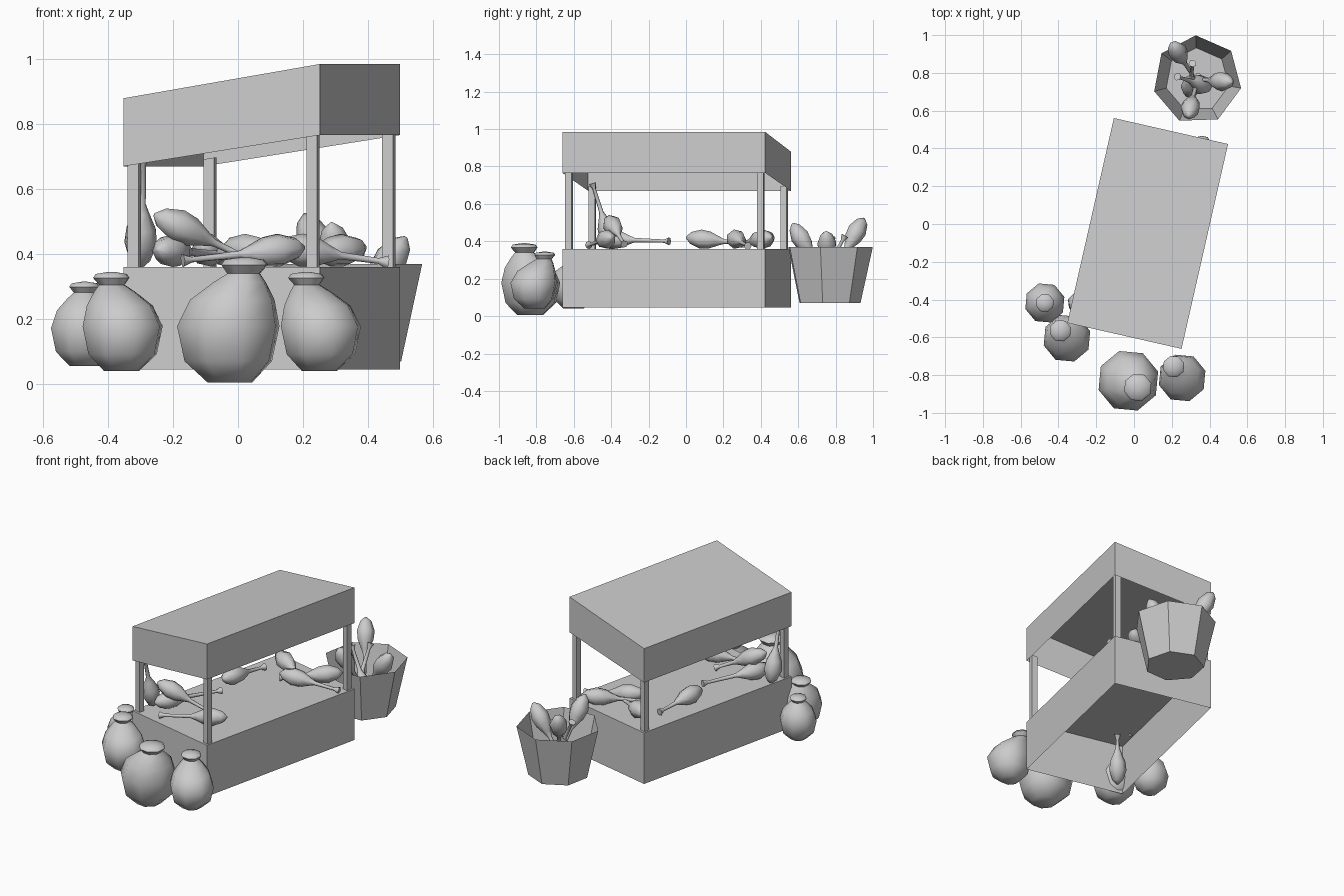
import bpy, bmesh, math
from mathutils import Vector, Matrix

if "Cube" in bpy.data.objects:
    bpy.data.objects.remove(bpy.data.objects["Cube"])

GREY = (0.6, 0.6, 0.6, 1)
mat = bpy.data.materials.new("plain_grey")
mat.use_nodes = True
mat.diffuse_color = GREY
mat.node_tree.nodes["Principled BSDF"].inputs["Base Color"].default_value = GREY

STALL = Matrix.Translation((0.0725, -0.05, 0)) @ Matrix.Rotation(math.radians(-12.8), 4, 'Z')
HX, HY = 0.31, 0.556


def finish(name, bm, matrix=Matrix(), smooth=None):
    bmesh.ops.recalc_face_normals(bm, faces=bm.faces)
    mesh = bpy.data.meshes.new(name)
    bm.to_mesh(mesh)
    bm.free()
    mesh.materials.append(mat)
    ob = bpy.data.objects.new(name, mesh)
    bpy.context.collection.objects.link(ob)
    ob.matrix_world = matrix
    if smooth:
        bpy.ops.object.select_all(action='DESELECT')
        ob.select_set(True)
        bpy.context.view_layer.objects.active = ob
        bpy.ops.object.shade_smooth_by_angle(angle=math.radians(smooth))
    return ob


def box(name, centre, half, low, high, open_bottom=False):
    """Box on the stall; low and high give z from local x."""
    bm = bmesh.new()
    bmesh.ops.create_cube(bm, size=2)
    bm.faces.ensure_lookup_table()
    if open_bottom:
        under = [f for f in bm.faces if f.normal.z < -0.5]
        bmesh.ops.delete(bm, geom=under, context='FACES_ONLY')
    for v in bm.verts:
        x = centre[0] + v.co.x * half[0]
        y = centre[1] + v.co.y * half[1]
        v.co = (x, y, high(x) if v.co.z > 0 else low(x))
    return finish(name, bm, STALL)


def loft(name, rings, sides, matrix=Matrix(), turn=0.0, smooth=None, cap_end=True):
    """Join rings of (x, y, z, radius) into a skin with capped ends."""
    bm = bmesh.new()
    loops = []
    for x, y, z, r in rings:
        angles = [turn + math.tau * i / sides for i in range(sides)]
        loops.append([bm.verts.new((x + r * math.cos(a), y + r * math.sin(a), z)) for a in angles])
    for a, b in zip(loops, loops[1:]):
        for i in range(sides):
            j = (i + 1) % sides
            bm.faces.new((a[i], a[j], b[j], b[i]))
    bm.faces.new(loops[0])
    if cap_end:
        bm.faces.new(loops[-1])
    return finish(name, bm, matrix, smooth)


# Stall: open-bottomed counter, sloping hollow canopy, four posts
canopy_low = lambda x: 0.718 + 0.155 * x
canopy_high = lambda x: 0.932 + 0.17 * x
flat = lambda z: (lambda x: z)
box("counter", (0, 0), (HX, HY), flat(0.045), flat(0.36), True)
box("canopy", (0, 0), (HX, HY), canopy_low, canopy_high, True)
for sx, side in ((-1, "right"), (1, "left")):
    for sy, end in ((-1, "front"), (1, "back")):
        box(f"{end}_{side}_post", (sx * (HX - 0.028), sy * (HY - 0.03)),
            (0.017, 0.017), flat(0.36), lambda x: canopy_low(x) + 0.02)

# Bucket: seven-sided, open at the top
loft("bucket", [(0.335, 0.763, 0.07, 0.17), (0.335, 0.763, 0.37, 0.236)], 7,
     turn=math.radians(92), cap_end=False)


# Sacks: bulging body leaning into a tied neck with a flared top
# Profile: height fraction, radius fraction, lean fraction
SACK = [(0, 0.45, 0.1), (0.17, 0.88, 0), (0.45, 1.03, 0), (0.66, 0.85, 0.25), (0.8, 0.53, 0.7),
        (0.87, 0.33, 0.95), (0.94, 0.47, 1), (0.98, 0.4, 1), (1, 0.08, 1)]


def sack(name, base, radius, height, lean):
    x, y, z = base
    rings = [(x + lean[0] * k, y + lean[1] * k, z + height * h, radius * r) for h, r, k in SACK]
    loft(name, rings, 8, turn=0.3, smooth=50)


sack("large_sack", (-0.03, -0.83, 0.005), 0.16, 0.385, (0.05, -0.035))
sack("left_sack", (0.255, -0.815, 0.04), 0.125, 0.305, (-0.045, 0.06))
sack("right_sack", (-0.355, -0.605, 0.04), 0.125, 0.305, (-0.035, 0.04))
sack("small_sack", (-0.472, -0.418, 0.055), 0.105, 0.26, (0, 0))


# Drumsticks: plump head tapering to a thin shank with a flared end
def drumstick(name, head, tip):
    head, tip = Vector(head), Vector(tip)
    axis = tip - head
    n = axis.length
    prof = [(-0.1, 0.006), (-0.075, 0.033), (-0.02, 0.052), (0.03, 0.046),
            (0.08, 0.024), (0.11, 0.012), (n - 0.03, 0.009), (n, 0.021)]
    matrix = Matrix.Translation(head) @ axis.to_track_quat('Z', 'Y').to_matrix().to_4x4()
    loft(name, [(0, 0, z, r) for z, r in prof], 7, matrix, smooth=60)


COUNTER_FOOD = [
    ((-0.30, -0.42, 0.45), (-0.29, -0.5, 0.71)),
    ((-0.17, -0.39, 0.48), (0.03, -0.33, 0.385)),
    ((0.11, -0.43, 0.41), (-0.17, -0.52, 0.38)),
    ((-0.20, -0.37, 0.41), (-0.05, -0.09, 0.40)),
    ((-0.09, 0.10, 0.41), (-0.05, 0.33, 0.385)),
    ((0.21, 0.27, 0.41), (0.46, 0.33, 0.375)),
    ((0.04, 0.41, 0.41), (0.24, 0.30, 0.385)),
    ((0.31, 0.40, 0.41), (0.10, 0.26, 0.385)),
]
BUCKET_FOOD = [
    ((0.235, 0.905, 0.44), (0.34, 0.74, 0.15)),
    ((0.46, 0.755, 0.37), (0.30, 0.77, 0.14)),
    ((0.30, 0.62, 0.41), (0.34, 0.78, 0.14)),
    ((0.35, 0.74, 0.20), (0.23, 0.78, 0.42)),
    ((0.30, 0.73, 0.20), (0.31, 0.85, 0.43)),
]
for i, (head, tip) in enumerate(COUNTER_FOOD, 1):
    drumstick(f"counter_drumstick_{i}", head, tip)
for i, (head, tip) in enumerate(BUCKET_FOOD, 1):
    drumstick(f"bucket_drumstick_{i}", head, tip)
# One stored under the counter
drumstick("stored_drumstick", (-0.27, -0.47, 0.17), (-0.22, -0.41, 0.34))
